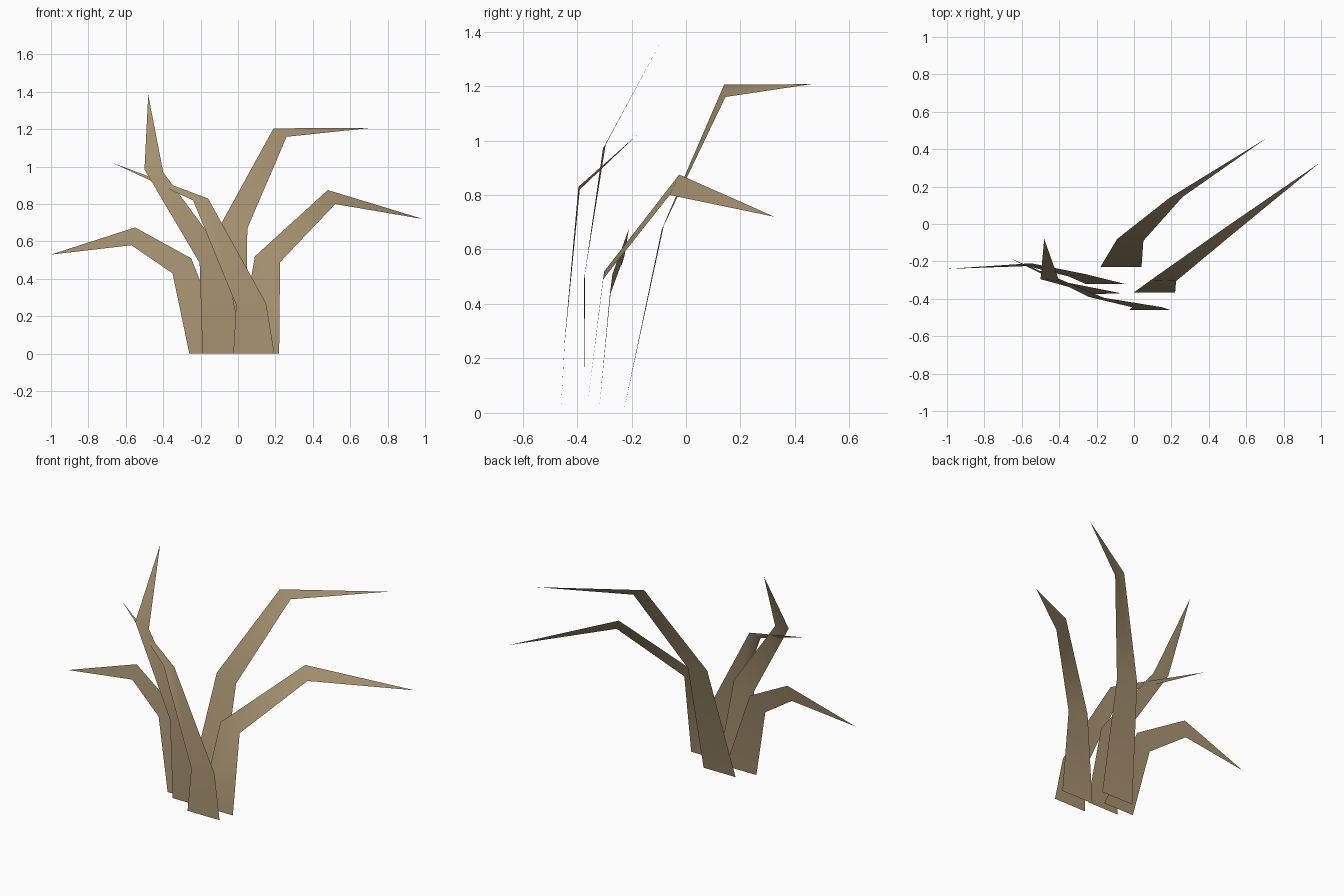
import bpy
import bmesh

# One dry-grass colour for every blade
mat = bpy.data.materials.new("dry_tan")
mat.diffuse_color = (0.38, 0.285, 0.16, 1.0)


def blade(name, base, left, right, tip):
    """Flat blade facing -y: base = (x0, x1, y); left/right edges hold the two bends."""
    x0, x1, y = base
    bm = bmesh.new()
    lv = [bm.verts.new(p) for p in [(x0, y, 0)] + left]
    rv = [bm.verts.new(p) for p in [(x1, y, 0)] + right]
    tv = bm.verts.new(tip)
    for i in range(2):
        bm.faces.new((lv[i], rv[i], rv[i + 1], lv[i + 1]))
    bm.faces.new((lv[2], rv[2], tv))
    for f in bm.faces:
        f.smooth = True
    mesh = bpy.data.meshes.new(name)
    bm.to_mesh(mesh)
    bm.free()
    mesh.materials.append(mat)
    ob = bpy.data.objects.new(name, mesh)
    bpy.context.collection.objects.link(ob)
    return ob


# Right drooping blade
blade("right_blade", (0.0, 0.22, -0.365),
      [(0.09, -0.30, 0.52), (0.48, -0.025, 0.875)],
      [(0.225, -0.305, 0.49), (0.52, -0.06, 0.80)], (0.99, 0.325, 0.72))
# Tall rear blade
blade("rear_blade", (-0.18, 0.04, -0.23),
      [(-0.09, -0.08, 0.695), (0.19, 0.14, 1.205)],
      [(0.05, -0.09, 0.67), (0.26, 0.145, 1.16)], (0.71, 0.46, 1.207))
# Left drooping blade
blade("left_blade", (-0.26, -0.05, -0.32),
      [(-0.35, -0.28, 0.43), (-0.57, -0.225, 0.58)],
      [(-0.25, -0.27, 0.51), (-0.55, -0.21, 0.675)], (-1.0, -0.24, 0.53))
# Tallest upright blade
blade("tall_blade", (-0.19, 0.03, -0.37),
      [(-0.205, -0.375, 0.485), (-0.50, -0.295, 0.985)],
      [(-0.07, -0.37, 0.52), (-0.40, -0.305, 0.97)], (-0.48, -0.08, 1.385))
# Front blade bending left
blade("front_blade", (-0.025, 0.195, -0.46),
      [(-0.01, -0.445, 0.26), (-0.24, -0.39, 0.82)],
      [(0.15, -0.445, 0.27), (-0.16, -0.395, 0.83)], (-0.67, -0.18, 1.02))
